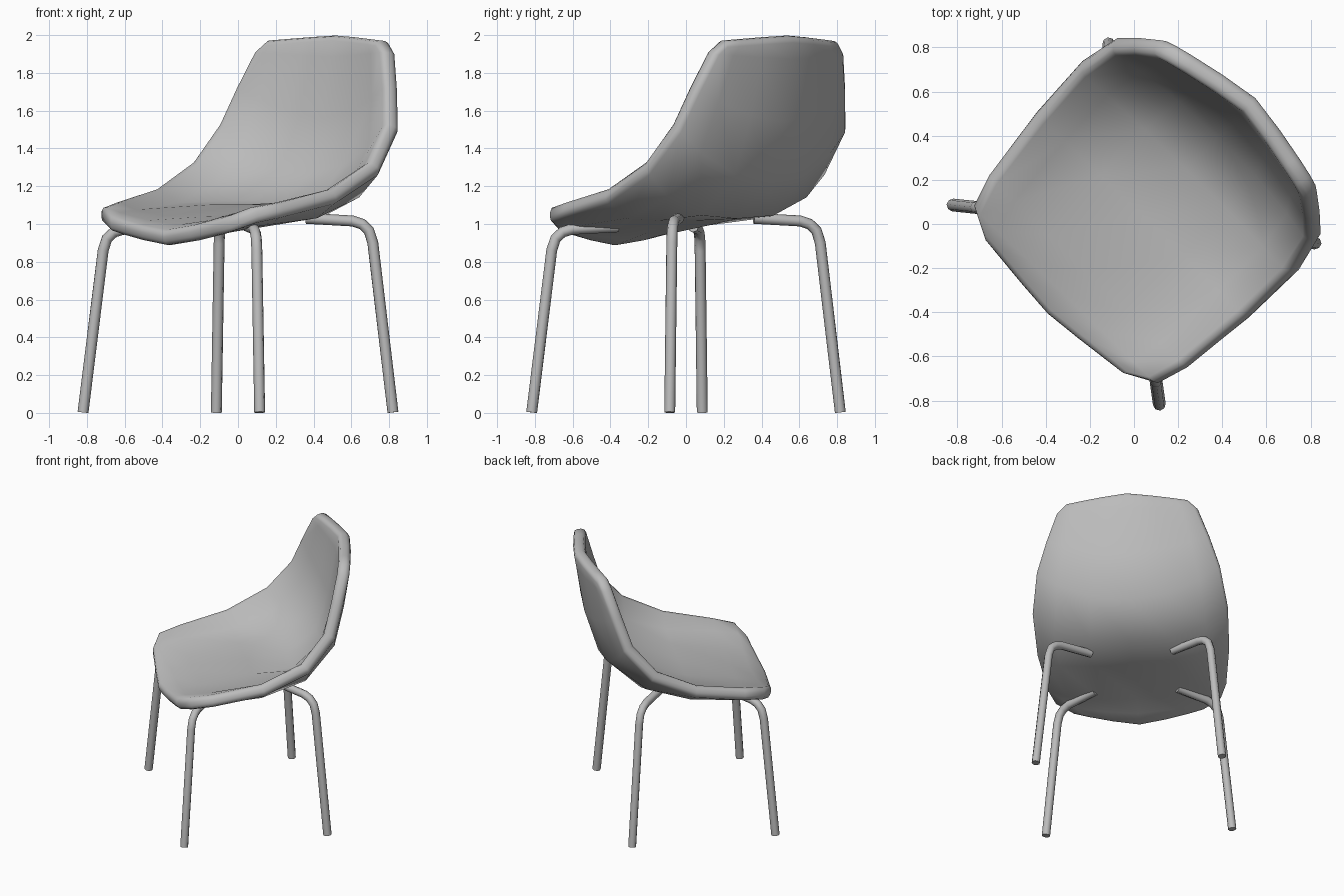
import bpy, math
from mathutils import Matrix

cube = bpy.data.objects.get("Cube")
if cube:
    bpy.data.objects.remove(cube, do_unlink=True)

TURN = Matrix.Rotation(math.radians(-44), 4, 'Z')

grey = bpy.data.materials.new("plain grey")
grey.use_nodes = True
colour = (0.5, 0.5, 0.5, 1)
grey.diffuse_color = colour
grey.node_tree.nodes["Principled BSDF"].inputs["Base Color"].default_value = colour


def add(name, data):
    ob = bpy.data.objects.new(name, data)
    bpy.context.collection.objects.link(ob)
    data.materials.append(grey)
    ob.matrix_world = TURN
    return ob


# Seat shell: rows from front lip to top of back
# (rim x, y, z, centre y, z, bowl exponent)
rows = [
    (0.435, -0.515, 0.99, -0.56, 0.92, 1.2),
    (0.575, -0.445, 1.055, -0.44, 0.955, 1.6),
    (0.62, -0.30, 1.085, -0.30, 0.995, 3),
    (0.66, 0.05, 1.16, 0.06, 1.06, 8),
    (0.67, 0.35, 1.31, 0.36, 1.07, 3),
    (0.632, 0.525, 1.52, 0.585, 1.25, 2.2),
    (0.565, 0.59, 1.72, 0.68, 1.55, 1.8),
    (0.49, 0.65, 1.905, 0.735, 1.88, 1.4),
    (0.415, 0.675, 1.97, 0.755, 1.996, 1.2),
]
steps = (-1, -0.76, -0.4, 0, 0.4, 0.76, 1)
verts, faces = [], []
for rx, ry, rz, cy, cz, power in rows:
    for t in steps:
        w = abs(t) ** power
        verts.append((rx * t, cy + (ry - cy) * w, cz + (rz - cz) * w))
n = len(steps)
for r in range(len(rows) - 1):
    for c in range(n - 1):
        a = r * n + c
        faces.append((a, a + 1, a + n + 1, a + n))
mesh = bpy.data.meshes.new("seat_shell")
mesh.from_pydata(verts, [], faces)
shell = add("seat_shell", mesh)
solid = shell.modifiers.new("thickness", 'SOLIDIFY')
solid.thickness = 0.085
solid.offset = 0
solid.use_even_offset = True
bevel = shell.modifiers.new("rounded_rim", 'BEVEL')
bevel.width = 0.03
bevel.segments = 2
bevel.limit_method = 'ANGLE'
bevel.angle_limit = math.radians(55)
for p in mesh.polygons:
    p.use_smooth = True

# Bent tube legs: (distance factor from the centre, height)
path = [(1, 0.003), (0.87, 0.90), (0.845, 0.965), (0.80, 1.0),
        (0.74, 1.016), (0.44, 1.03)]


def leg(name, sx, sy):
    cu = bpy.data.curves.new(name, 'CURVE')
    cu.dimensions = '3D'
    cu.bevel_depth = 0.029
    cu.bevel_resolution = 2
    cu.use_fill_caps = True
    sp = cu.splines.new('POLY')
    sp.points.add(len(path) - 1)
    drop = 0.957 if sy < 0 else 1.0
    for pt, (k, z) in zip(sp.points, path):
        pt.co = (0.65 * sx * k, 0.508 * sy * k, z * drop, 1)
    sp.use_smooth = True
    add(name, cu)


for sx, side in ((-1, "right"), (1, "left")):
    for sy, end in ((-1, "front"), (1, "back")):
        leg(f"{end}_{side}_leg", sx, sy)
